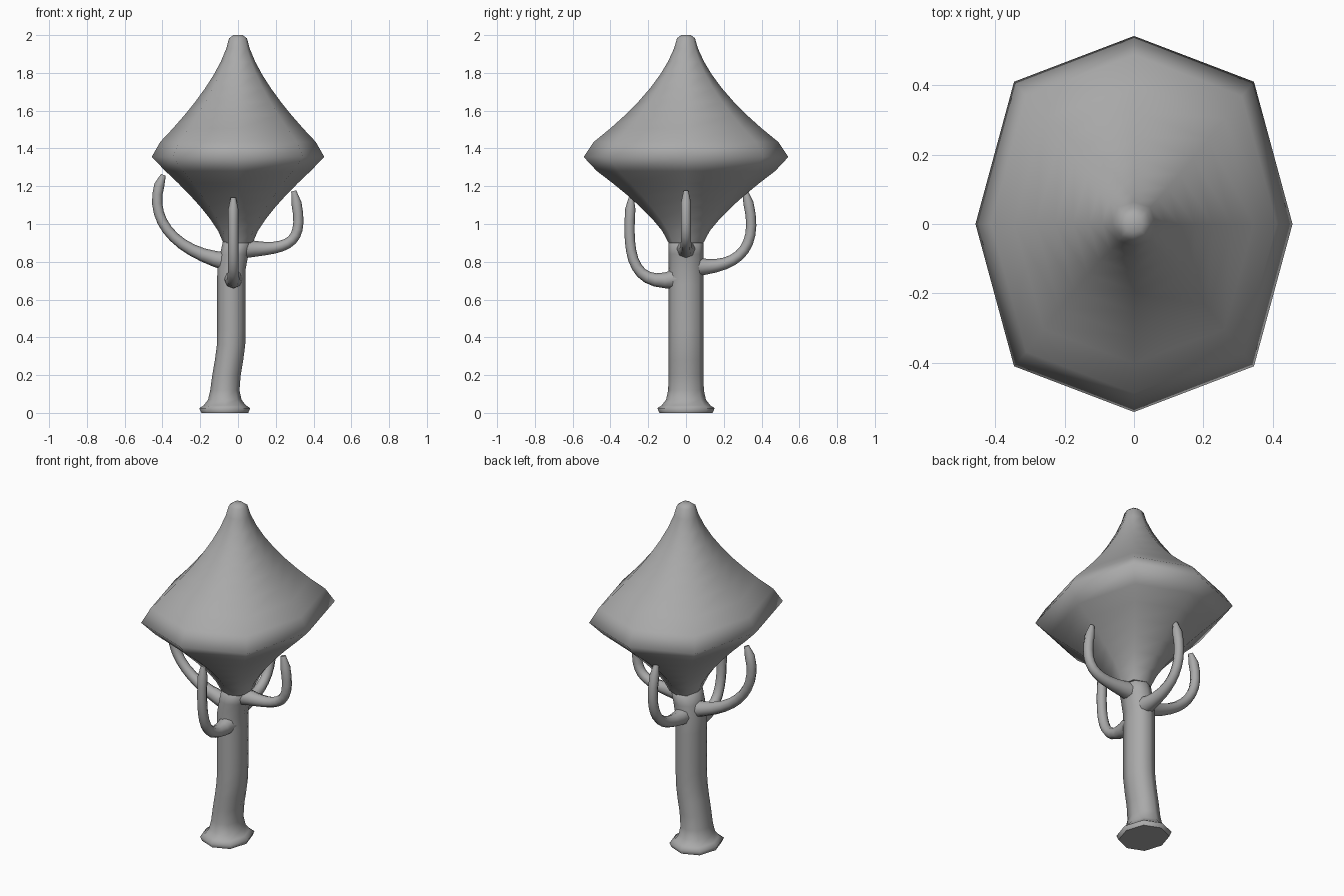
import bpy, bmesh
from math import cos, exp, pi, sin

cube = bpy.data.objects.get("Cube")
if cube:
    bpy.data.objects.remove(cube)

SIDES = 8
RIM_X, RIM_Y = 0.457, 0.542
NECK_X, NECK_Y = 0.078, 0.092
NECK_HEIGHT, UNDERSIDE, RIM_HEIGHT, SHOULDER, TOP = 0.9, 1.28, 1.355, 1.435, 2

grey = bpy.data.materials.new("plain grey")
grey.use_nodes = True
colour = (0.4, 0.4, 0.4, 1)
grey.diffuse_color = colour
grey.node_tree.nodes["Principled BSDF"].inputs["Base Color"].default_value = colour


def smoothstep(start, end, value):
    t = min(max((value - start) / (end - start), 0), 1)
    return t * t * (3 - 2 * t)


def mix(start, end, t):
    return start + (end - start) * t


def loft(name, rings, diagonal):
    """Smooth octagonal skin through rings of (centre x, height, x radius, y radius)."""
    bm = bmesh.new()
    loops = []
    for centre, height, radius_x, radius_y in rings:
        loop = []
        for side in range(SIDES):
            angle = 2 * pi * side / SIDES
            bulge = diagonal if side % 2 else 1
            x = centre + radius_x * bulge * cos(angle)
            y = radius_y * bulge * sin(angle)
            loop.append(bm.verts.new((x, y, height)))
        loops.append(loop)
    for low, high in zip(loops, loops[1:]):
        for side in range(SIDES):
            after = (side + 1) % SIDES
            face = bm.faces.new((low[side], low[after], high[after], high[side]))
            face.smooth = True
    bm.faces.new(loops[-1]).smooth = True
    bm.faces.new(reversed(loops[0]))
    mesh = bpy.data.meshes.new(name)
    bm.to_mesh(mesh)
    bm.free()
    mesh.materials.append(grey)
    obj = bpy.data.objects.new(name, mesh)
    bpy.context.collection.objects.link(obj)


def trunk_ring(height, shrink=1):
    """Trunk section: sways sideways as it rises and flares at the foot."""
    sway = smoothstep(0.1, 0.4, height) + smoothstep(0.75, 0.95, height)
    flare = 0.06 * exp(-max(height - 0.025, 0) / 0.03)
    radius = (0.075 + flare) * shrink
    return (0.035 * sway - 0.07, height, radius, radius + 0.017)


def underside_ring(t):
    """Crown section from the neck out to just below the rim."""
    spread = t ** 1.35
    return (0, mix(NECK_HEIGHT, UNDERSIDE, t),
            mix(NECK_X, 0.84 * RIM_X, spread), mix(NECK_Y, 0.87 * RIM_Y, spread))


def roof_ring(t):
    """Crown section from the shoulder above the rim to the tip."""
    radius = RIM_X * (0.1 + 0.8 * (1 - t) ** 1.5)
    return (0, mix(SHOULDER, TOP, t), radius, radius * mix(RIM_Y / RIM_X, 1, t))


def branch(name, heading, root, bend, belly, tip, shift=0):
    """Upturned tube along a cubic arc; points are (distance out, height)."""
    steps = 12
    curve = bpy.data.curves.new(name, "CURVE")
    curve.dimensions = "3D"
    curve.bevel_depth = 1
    curve.bevel_resolution = 2
    curve.use_fill_caps = True
    spline = curve.splines.new("POLY")
    spline.points.add(steps)
    for step, point in enumerate(spline.points):
        t = step / steps
        u = 1 - t
        weights = (u ** 3, 3 * u * u * t, 3 * u * t * t, t ** 3)
        controls = (root, bend, belly, tip)
        out = sum(w * c[0] for w, c in zip(weights, controls))
        height = sum(w * c[1] for w, c in zip(weights, controls))
        point.co = (shift + out * heading[0], out * heading[1], height, 1)
        # Thick at the root, blunt at the tip
        point.radius = (0.027 + 0.025 * u ** 6) * min(1, 0.5 + 6 * u)
    spline.use_smooth = True
    curve.materials.append(grey)
    obj = bpy.data.objects.new(name, curve)
    bpy.context.collection.objects.link(obj)
    bpy.ops.object.select_all(action="DESELECT")
    obj.select_set(True)
    bpy.context.view_layer.objects.active = obj
    bpy.ops.object.convert(target="MESH")


# Swaying trunk with a flared foot
foot = [trunk_ring(0, shrink=0.92), trunk_ring(0.025), trunk_ring(0.04), trunk_ring(0.07)]
shaft = [trunk_ring(0.12 + 0.08 * step) for step in range(11)]
loft("trunk", foot + shaft, diagonal=1.04)

# Spinning-top shaped crown with a rounded rim
underside = [underside_ring(step / 6) for step in range(7)]
rim = [(0, RIM_HEIGHT, RIM_X, RIM_Y)]
roof = [roof_ring(step / 8) for step in range(8)]
tip = [roof_ring(0.97), (0, TOP, 0.025, 0.025)]
loft("crown", underside + rim + roof + tip, diagonal=1.07)

# Four upturned branches around the trunk
branch("right_branch", heading=(-1, 0), root=(0.05, 0.8),
       bend=(0.35, 0.85), belly=(0.5, 1.05), tip=(0.395, 1.26))
branch("left_branch", heading=(1, 0), root=(0.03, 0.87),
       bend=(0.29, 0.86), belly=(0.365, 0.9), tip=(0.295, 1.175))
branch("front_branch", heading=(0, -1), root=(0.05, 0.71),
       bend=(0.32, 0.65), belly=(0.31, 0.9), tip=(0.29, 1.14), shift=-0.025)
branch("back_branch", heading=(0, 1), root=(0.05, 0.775),
       bend=(0.29, 0.76), belly=(0.41, 0.89), tip=(0.31, 1.18), shift=-0.025)
